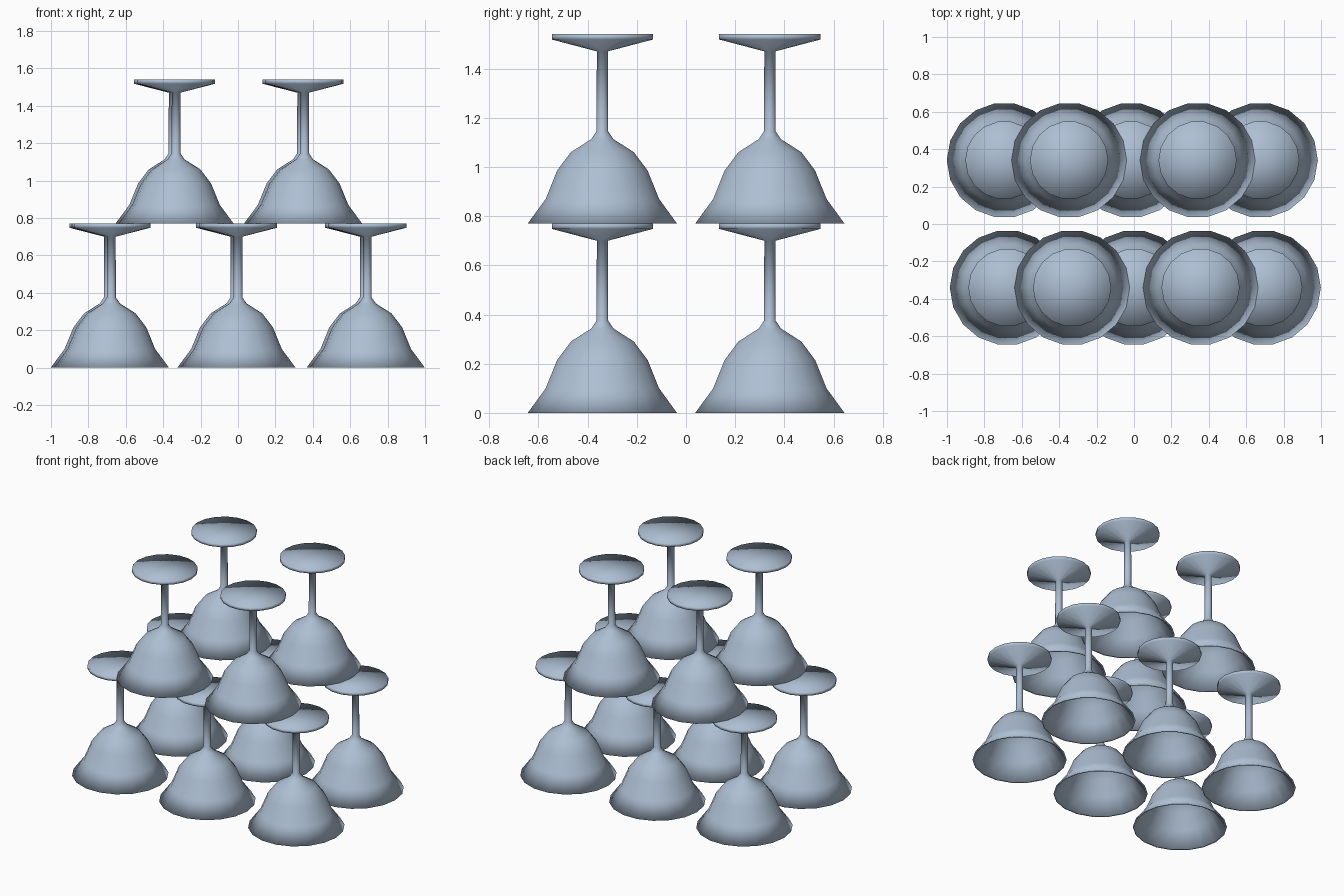
import bpy, bmesh, math

if "Cube" in bpy.data.objects:
    bpy.data.objects.remove(bpy.data.objects["Cube"])

SIDES = 18
HEIGHT = 0.77  # height of one upturned glass

glass_mat = bpy.data.materials.new("pale blue grey")
glass_mat.diffuse_color = (0.42, 0.52, 0.65, 1)
glass_mat.use_nodes = True
glass_mat.node_tree.nodes["Principled BSDF"].inputs["Base Color"].default_value = glass_mat.diffuse_color

# Lathe profile (radius, z): inside of bowl, rim, outside of bowl, stem, foot
PROFILE = [
    (0, 0.315), (0.06, 0.308), (0.118, 0.275), (0.175, 0.208), (0.223, 0.10), (0.297, 0),
    (0.308, 0), (0.234, 0.10), (0.187, 0.215), (0.13, 0.29), (0.046, 0.343), (0.024, 0.375),
    (0.023, 0.70), (0.209, 0.748), (0.209, HEIGHT), (0, HEIGHT),
]


def lathe_mesh(name, profile):
    """Spin a profile round z; zero radius gives a single pole vertex."""
    bm = bmesh.new()
    rings = []
    for r, z in profile:
        count = SIDES if r > 0 else 1
        rings.append([bm.verts.new((r * math.cos(2 * math.pi * i / SIDES),
                                    r * math.sin(2 * math.pi * i / SIDES), z))
                      for i in range(count)])
    for a, b in zip(rings, rings[1:]):
        for i in range(SIDES):
            j = (i + 1) % SIDES
            if len(a) == 1:
                bm.faces.new((a[0], b[j], b[i]))
            elif len(b) == 1:
                bm.faces.new((a[i], a[j], b[0]))
            else:
                bm.faces.new((a[i], a[j], b[j], b[i]))
    bmesh.ops.recalc_face_normals(bm, faces=bm.faces)
    for f in bm.faces:
        f.smooth = True
    mesh = bpy.data.meshes.new(name)
    bm.to_mesh(mesh)
    bm.free()
    mesh.materials.append(glass_mat)
    return mesh


glass = lathe_mesh("upturned_glass", PROFILE)

# Two rows deep: three glasses below, two above; rows slightly staggered in x
for row, y, shift in (("front", -0.34, 0.008), ("back", 0.341, -0.008)):
    for level, xs in (("lower", (-0.685, -0.008, 0.683)), ("upper", (-0.339, 0.348))):
        for n, x in enumerate(xs, 1):
            ob = bpy.data.objects.new(f"{row}_{level}_glass_{n}", glass)
            ob.location = (x + shift, y, HEIGHT if level == "upper" else 0)
            bpy.context.collection.objects.link(ob)
